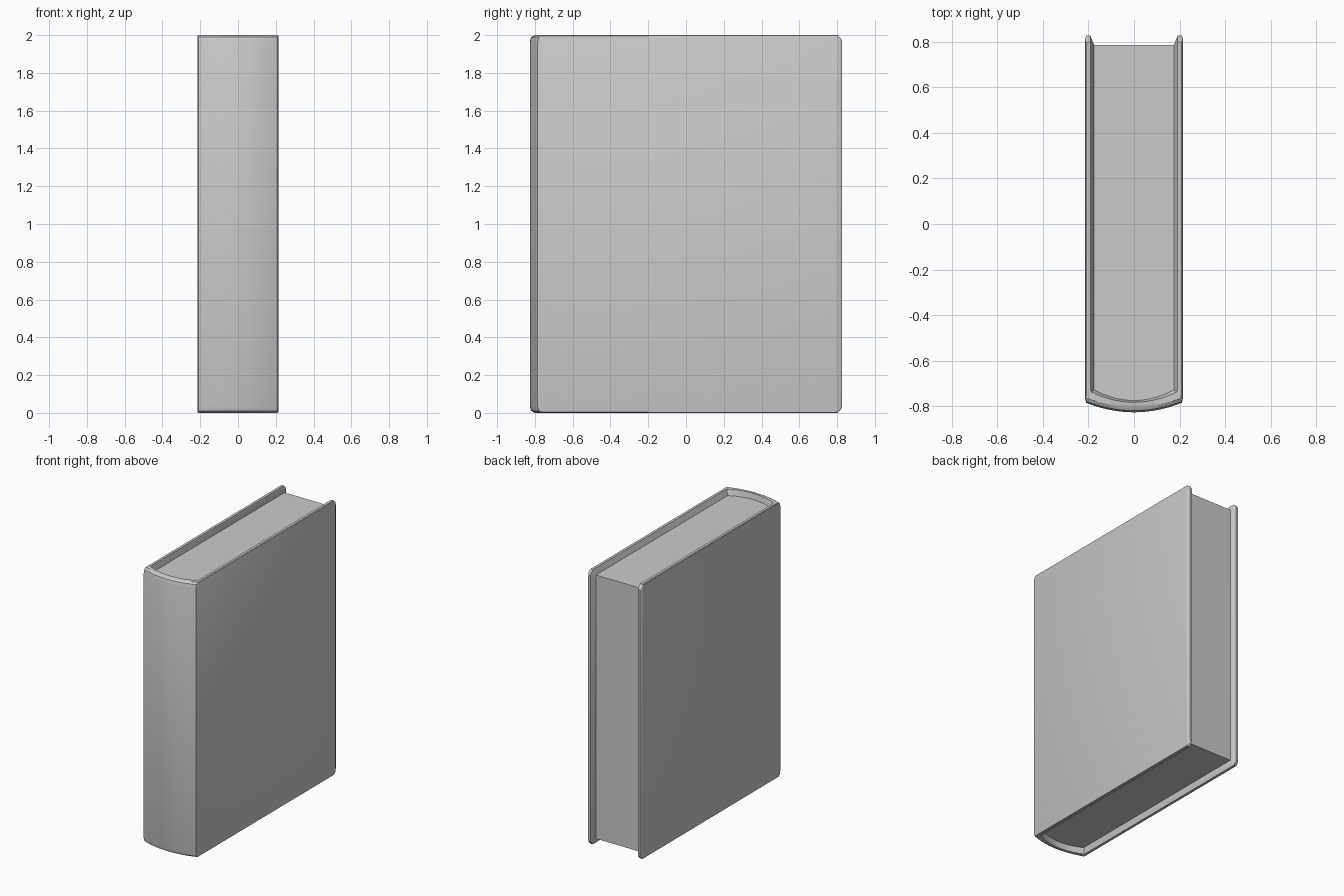
import bpy, bmesh

if "Cube" in bpy.data.objects:
    bpy.data.objects.remove(bpy.data.objects["Cube"])

TOP, PAGE_TOP, MID = 2.0, 1.96, 1.0

def station(outer, chamfer, rim_out, rim_in, page, top=TOP, page_top=PAGE_TOP):
    """One slice through the cover wall: plan points climbing over the rim."""
    shoulder = tuple(o + (r - o) * 0.3 for o, r in zip(outer, rim_out))
    pts = [(*outer, top - chamfer), (*shoulder, top - chamfer * 0.3),
           (*rim_out, top), (*rim_in, top), (*page, page_top)]
    return pts + [(x, y, 2 * MID - z) for x, y, z in reversed(pts)]

# fore-edge lip of one board, then its straight run to the hinge
def board(y, outer=0.215, page=0.175, rim=0.19, top=TOP, page_top=PAGE_TOP):
    return station((outer, y), 0.01, (outer - 0.006, y), (rim, y), (page, y), top, page_top)

half = [board(0.827, 0.209, 0.192, 0.194, 1.97, 1.962),
        board(0.815, 0.215, 0.187, 0.191, 1.987),
        board(0.80, page=0.181),
        board(0.787),
        station((0.215, -0.765), 0.012, (0.208, -0.755), (0.190, -0.728), (0.175, -0.725))]

# rounded spine, from the hinge to the centre line
N = 7
for i in range(N + 1):
    t = 1 - i / N
    b = 1 - t * t
    half.append(station((0.210 * t, -0.785 - 0.042 * b), 0.035,
                        (0.206 * t, -0.765 - 0.037 * b),
                        (0.188 * t, -0.738 - 0.045 * b),
                        (0.175 * t, -0.728 - 0.047 * b)))
rings = half + [[(-x, y, z) for x, y, z in ring] for ring in reversed(half[:-1])]

def finish(bm, name):
    bmesh.ops.recalc_face_normals(bm, faces=bm.faces)
    me = bpy.data.meshes.new(name)
    bm.to_mesh(me)
    bm.free()
    ob = bpy.data.objects.new(name, me)
    bpy.context.collection.objects.link(ob)
    bpy.ops.object.select_all(action='DESELECT')
    ob.select_set(True)
    bpy.context.view_layer.objects.active = ob
    bpy.ops.object.shade_smooth_by_angle(angle=0.56)
    return ob

# cover with pages: boards and spine skinned in one sweep
LIP = 3                      # station index where the page block begins
bm = bmesh.new()
vr = [[bm.verts.new(p) for p in ring] for ring in rings]
last = len(vr) - 1
for s in range(last):
    a, b = vr[s], vr[s + 1]
    for k in range(10):
        # the inner wall is only exposed beyond the pages
        if k == 4 and LIP <= s < last - LIP:
            continue
        j = (k + 1) % 10
        bm.faces.new((a[k], a[j], b[j], b[k]))
bm.faces.new(vr[0])
bm.faces.new(vr[-1])

# page block: head, tail and fore-edge
inner = vr[LIP:last - LIP + 1]
bm.faces.new([r[4] for r in inner])
bm.faces.new([r[5] for r in inner])
bm.faces.new((inner[0][4], inner[0][5], inner[-1][5], inner[-1][4]))

# drop the hidden wall joining rim loops along the outside duplicate side
bm.normal_update()
finish(bm, "book")
